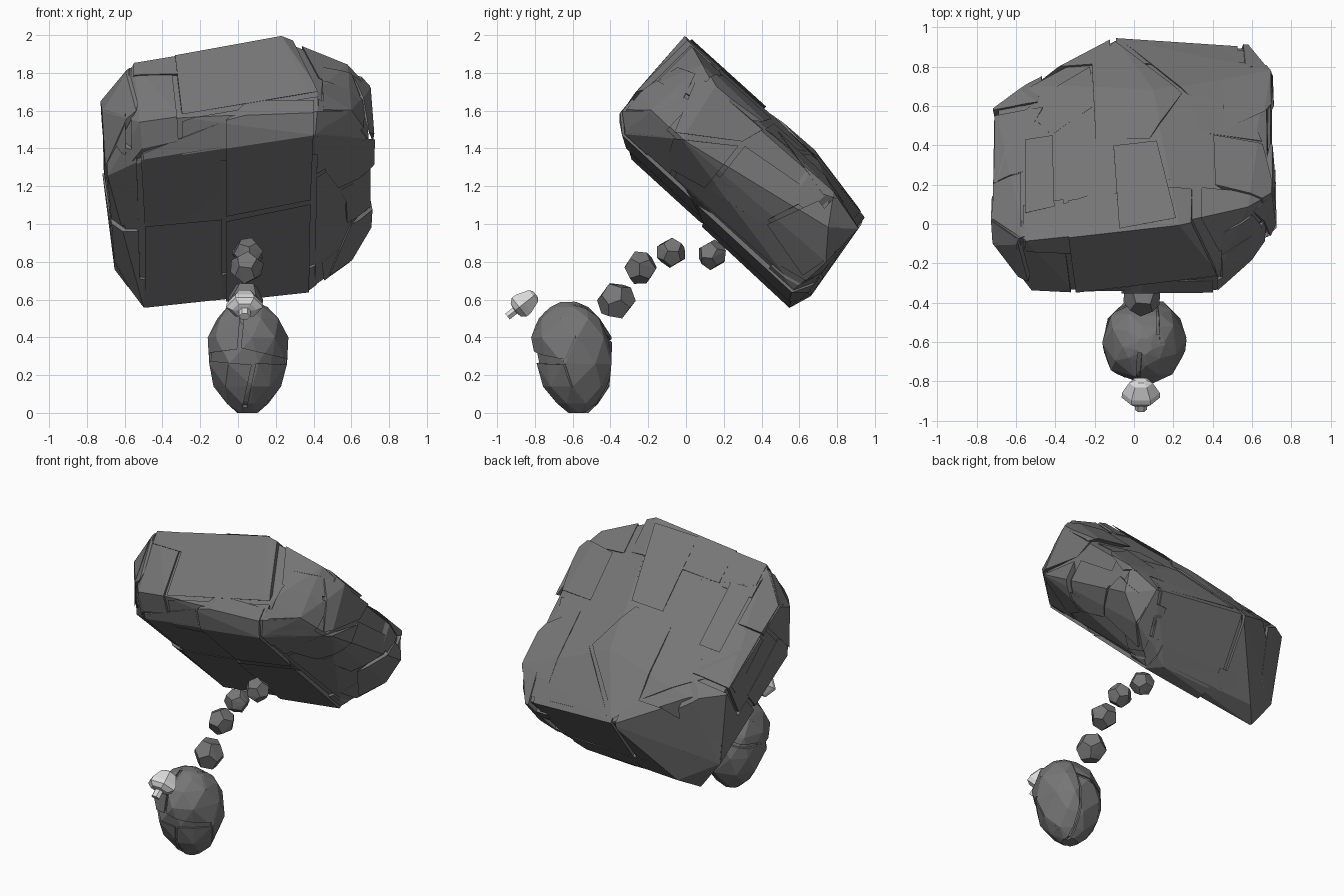
import bpy
import bmesh
import math
import random
from mathutils import Matrix, Vector

random.seed(4)
if "Cube" in bpy.data.objects:
    bpy.data.objects.remove(bpy.data.objects["Cube"])


def make_material(name, value):
    material = bpy.data.materials.new(name)
    material.use_nodes = True
    colour = (value, value, value, 1)
    material.diffuse_color = colour
    material.node_tree.nodes["Principled BSDF"].inputs["Base Color"].default_value = colour
    return material


STONE = make_material("dark grey stone", 0.18)
CRYSTAL = make_material("pale grey crystal", 0.72)
TILT = Matrix.Rotation(math.radians(-42.2), 3, "X")
COS, SIN = math.cos(math.radians(42.2)), math.sin(math.radians(42.2))
UPRIGHT = Matrix.Identity(3)


def hull_mesh(points):
    """Convex solid around a set of points."""
    bm = bmesh.new()
    for point in points:
        bm.verts.new(point)
    bmesh.ops.convex_hull(bm, input=bm.verts[:])
    loose = [vert for vert in bm.verts if not vert.link_faces]
    bmesh.ops.delete(bm, geom=loose, context="VERTS")
    return bm


def add_object(name, bm, material=STONE, frame=UPRIGHT):
    """Turn a bmesh into a flat-shaded object."""
    bmesh.ops.dissolve_limit(bm, angle_limit=math.radians(3), verts=bm.verts[:], edges=bm.edges[:])
    bmesh.ops.recalc_face_normals(bm, faces=bm.faces[:])
    bm.transform(frame.to_4x4())
    mesh = bpy.data.meshes.new(name)
    bm.to_mesh(mesh)
    bm.free()
    mesh.materials.append(material)
    obj = bpy.data.objects.new(name, mesh)
    bpy.context.collection.objects.link(obj)


def shrunk(points, factor):
    middle = sum(points, Vector()) / len(points)
    return [middle + (point - middle) * factor for point in points]


def add_plate(name, core, axis, sign, outline, lift, frame=UPRIGHT, gap=0.005, wobble=0.02):
    """Cut a slice of the core along an axis and push it outwards as a raised plate."""
    bm = hull_mesh(core)
    flat = [i for i in range(3) if i != axis]
    outline = [Vector(corner) for corner in outline]
    middle = sum(outline, Vector((0, 0))) / len(outline)

    def keep_inside(point, normal):
        geometry = bm.verts[:] + bm.edges[:] + bm.faces[:]
        bmesh.ops.bisect_plane(bm, geom=geometry, plane_co=point, plane_no=normal, clear_outer=True)

    for start, end in zip(outline, outline[1:] + outline[:1]):
        edge = (end - start).normalized()
        outward = Vector((edge.y, -edge.x))
        if outward.dot(start - middle) < 0:
            outward.negate()
        point, normal = Vector(), Vector()
        for i, k in enumerate(flat):
            point[k] = start[i] - outward[i] * gap
            normal[k] = outward[i]
        keep_inside(point, normal)
    direction = Vector()
    direction[axis] = sign
    reach = max(point.dot(direction) for point in core)
    keep_inside(direction * (reach - 0.26), -direction)
    points = [vert.co.copy() for vert in bm.verts]
    bm.free()
    if len(points) < 4:
        return
    pivot = sum(points, Vector()) / len(points)
    turn = Matrix.Identity(3)
    for k in flat:
        turn = turn @ Matrix.Rotation(random.uniform(-wobble, wobble), 3, "XYZ"[k])
    moved = [turn @ (point - pivot) + pivot + direction * lift for point in points]
    add_object(name, hull_mesh(moved), STONE, frame)


# Tilted boulder: main mass, worked on in its own tilted frame
boulder_corners = [
    (.23, .0, 1.99), (-.37, -.07, 1.88), (-.55, -.09, 1.85), (-.72, .02, 1.65),
    (-.71, .59, 1.26), (-.53, .72, 1.23), (-.1, .95, 1.03), (.58, .91, .98),
    (.69, .78, 1.17), (.58, .6, 1.33), (.1, .68, 1.39), (.15, .45, 1.58),
    (.7, .15, 1.72), (.58, .08, 1.85), (.71, -.02, 1.45), (.7, .75, .98),
    (.59, .74, .8), (.38, .57, .65), (.3, .66, .65), (-.4, .66, .62),
    (-.5, .55, .56), (-.65, .56, .76), (.41, -.33, 1.48), (.42, -.34, 1.6),
    (.43, -.25, 1.7), (-.3, -.35, 1.57), (-.52, -.34, 1.54), (-.08, -.31, 1.42),
    (-.5, -.29, 1.34), (-.69, -.12, 1.25), (-.71, -.1, 1.6), (.6, -.18, 1.6)]
boulder = [TILT.inverted() @ Vector(corner) for corner in boulder_corners]
add_object("boulder_core", hull_mesh(shrunk(boulder, 0.972)), STONE, TILT)

# Stepped plates on the upper face: lift and outline
upper_plates = [
    (-.012, [(-.4, .5), (-.2, .44), (-.1, .23), (-.4, .14)]),
    (.01, [(-.11, .41), (.12, .41), (.22, .01), (-.08, .0)]),
    (-.008, [(.13, .4), (.4, .45), (.38, .23), (.22, .03)]),
    (-.006, [(-.56, .64), (-.22, .84), (-.2, .62), (-.42, .5)]),
    (.002, [(-.22, .84), (-.1, .97), (.25, .66), (.08, .42), (-.2, .45)]),
    (-.01, [(-.74, .62), (-.57, .68), (-.56, .35), (-.74, .34)]),
    (.004, [(-.56, .5), (-.41, .5), (-.4, .15), (-.56, .14)]),
    (.002, [(-.56, .13), (-.1, .22), (-.08, -.02), (-.56, -.12)]),
    (.01, [(-.74, .33), (-.57, .34), (-.57, -.12), (-.74, -.12)]),
    (.014, [(.4, .46), (.66, .44), (.74, .15), (.41, .2)]),
    (-.006, [(.27, .65), (.6, .58), (.66, .46), (.34, .47)]),
    (-.006, [(-.06, .96), (.58, .96), (.74, .76), (.6, .6), (.27, .66)])]
for lift, outline in upper_plates:
    sloped = [(x, (y - SIN * 1.46) / COS) for x, y in outline]
    add_plate("upper_plate", boulder, 2, 1, sloped, lift, TILT, 0.005, 0.018)

# Paving-like slabs on the underside
under_slabs = [
    (-.004, [(-.52, 1.36), (-.08, 1.46), (-.08, 1.02), (-.5, 1.0)]),
    (.012, [(-.07, 1.47), (.41, 1.53), (.39, 1.08), (-.07, 1.02)]),
    (.004, [(-.5, 1.0), (-.08, 1.01), (-.08, .54), (-.5, .46)]),
    (.018, [(-.07, 1.01), (.39, 1.07), (.38, .54), (-.07, .5)]),
    (-.008, [(-.74, 1.32), (-.53, 1.36), (-.52, .98), (-.72, .94)]),
    (.002, [(-.72, .93), (-.52, .97), (-.51, .5), (-.7, .5)]),
    (.004, [(.42, 1.52), (.74, 1.52), (.74, 1.25), (.41, 1.2)]),
    (-.006, [(.41, 1.19), (.74, 1.23), (.74, .6), (.4, .55)])]
for lift, outline in under_slabs:
    sloped = [(x, (COS * 0.8 - z) / SIN) for x, z in outline]
    add_plate("under_slab", boulder, 2, -1, sloped, lift, TILT, 0.006, 0.012)

# Blocks closing the raised end and the lowered end
end_blocks = [
    (-1, .008, [(-.3, .93), (.43, 1.08), (.25, 1.6), (-.36, 1.6)]),
    (-1, -.008, [(-.3, .8), (.43, .84), (.43, 1.07), (-.3, .92)]),
    (-1, -.004, [(-.57, .82), (-.31, .85), (-.37, 1.55), (-.57, 1.55)]),
    (-1, .012, [(-.76, .85), (-.59, .85), (-.59, 1.5), (-.76, 1.5)]),
    (-1, .004, [(.45, .85), (.74, .85), (.7, 1.25), (.44, 1.2)]),
    (-1, -.008, [(.43, 1.21), (.74, 1.27), (.74, 1.6), (.28, 1.6)]),
    (1, .002, [(-.74, .75), (-.16, .75), (-.11, 1.5), (-.74, 1.5)]),
    (1, -.004, [(-.14, .75), (.38, .75), (.56, 1.46), (-.09, 1.5)]),
    (1, .004, [(.4, .75), (.74, .8), (.74, 1.5), (.58, 1.46)])]
for sign, lift, outline in end_blocks:
    add_plate("end_block", boulder, 1, sign, outline, lift, TILT)

# Crags along both flanks
left_crags = [
    (-.004, [(-.35, 1.62), (-.18, 1.88), (.06, 1.8), (-.08, 1.5)]),
    (.008, [(-.07, 1.48), (.06, 1.8), (.42, 1.5), (.3, 1.43)]),
    (.014, [(-.07, 1.46), (.29, 1.42), (.1, 1.18), (-.12, 1.3)]),
    (-.002, [(.31, 1.42), (.7, 1.15), (.4, 1.0), (.12, 1.18)]),
    (.006, [(.44, 1.55), (.6, 1.52), (.88, 1.1), (.72, 1.15)]),
    (.008, [(.42, 1.0), (.7, 1.13), (.88, .9), (.62, .72)])]
right_crags = [
    (.01, [(-.3, 1.6), (-.05, 1.85), (.15, 1.55), (-.12, 1.3)]),
    (-.004, [(.16, 1.55), (.6, 1.35), (.4, 1.05), (-.1, 1.3)]),
    (.006, [(.62, 1.33), (.85, 1.05), (.55, .65), (.4, 1.03)])]
for name, sign, crags in (("right_crag", -1, right_crags), ("left_crag", 1, left_crags)):
    for lift, outline in crags:
        turned = [(COS * y - SIN * z, SIN * y + COS * z) for y, z in outline]
        add_plate(name, boulder, 0, sign, turned, lift, TILT, 0.006, 0.035)

# Egg-shaped head stone narrowing towards the ground
head = []
head_rings = [(.0, .05), (.05, .11), (.14, .172), (.26, .206), (.4, .205), (.5, .165), (.56, .1), (.588, .04)]
for level, (height, radius) in enumerate(head_rings):
    for step in range(8):
        angle = math.tau * (step + level * 0.5) / 8 + random.uniform(-0.15, 0.15)
        reach = radius * random.uniform(0.98, 1.04)
        lean = -0.57 - 0.08 * height
        head.append(Vector((0.05 + reach * 1.04 * math.cos(angle), lean + reach * math.sin(angle), height)))
add_object("head_core", hull_mesh(shrunk(head, 0.955)))

# Shell plates split by slanting seams
head_plates = [
    (-1, .004, [(-.25, .3), (.0, .33), (.03, .65), (-.25, .65)]),
    (-1, .008, [(.01, .34), (.3, .27), (.3, .65), (.04, .65)]),
    (-1, .0, [(-.25, .29), (.08, .26), (.02, -.02), (-.25, -.02)]),
    (-1, .004, [(.09, .27), (.3, .26), (.3, -.02), (.03, -.02)]),
    (1, .004, [(-.25, .3), (.12, .4), (.08, -.02), (-.25, -.02)]),
    (1, .0, [(-.25, .31), (.12, .41), (.12, .65), (-.25, .65)]),
    (1, .006, [(.13, .65), (.3, .65), (.3, -.02), (.09, -.02)])]
for sign, lift, outline in head_plates:
    add_plate("head_plate", head, 1, sign, outline, lift, UPRIGHT, 0.006, 0.01)

# Chain of neck stones: rough twelve-sided pebbles turned at random
neck_stones = [(.04, -.37, .595, .102), (.045, -.24, .768, .09),
               (.05, -.08, .848, .082), (.05, .14, .837, .08)]
for x, y, z, radius in neck_stones:
    bm = bmesh.new()
    bmesh.ops.create_icosphere(bm, subdivisions=1, radius=1)
    points = [face.calc_center_median().normalized() * radius * random.uniform(0.94, 1.04) for face in bm.faces]
    bm.free()
    turn = Matrix.Rotation(random.uniform(0.2, 1.2), 3, "X") @ Matrix.Rotation(random.uniform(0.2, 1.2), 3, "Z")
    add_object("neck_stone", hull_mesh([turn @ point + Vector((x, y, z)) for point in points]))

# Floating crystal: a faceted cap on a short stem
axis = Vector((0, 0.78, 0.62)).normalized()
across = Vector((1, 0, 0))
upward = across.cross(axis)
base = Vector((0.035, -0.945, 0.51))
bm = bmesh.new()
rings = []
for along, radius in [(.0, .03), (.05, .03), (.055, .065), (.08, .098), (.11, .096), (.175, .06), (.19, .03)]:
    ring = []
    for step in range(6):
        angle = math.tau * step / 6
        offset = across * math.cos(angle) + upward * math.sin(angle) * 0.75
        ring.append(bm.verts.new(base + axis * along + offset * radius))
    rings.append(ring)
for lower, upper in zip(rings, rings[1:]):
    for i in range(6):
        j = (i + 1) % 6
        bm.faces.new((lower[i], lower[j], upper[j], upper[i]))
bm.faces.new(rings[0])
bm.faces.new(rings[-1])
add_object("crystal", bm, CRYSTAL)
